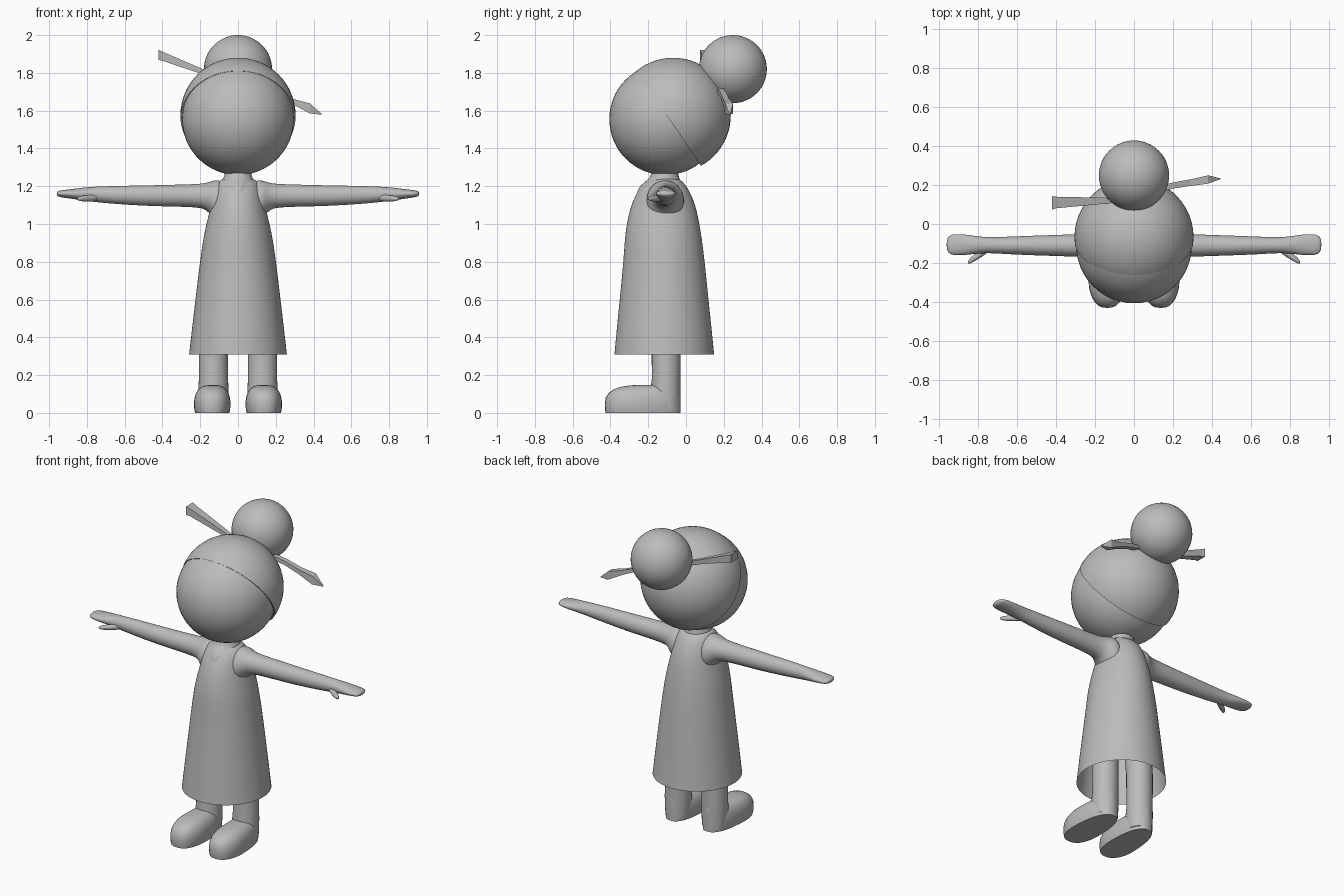
import bpy, bmesh, math
from mathutils import Vector

grey = bpy.data.materials.new("plain_grey")
grey.diffuse_color = (0.5, 0.5, 0.5, 1)


def finish(name, bm, mirror=False, subsurf=0, angle=40):
    bmesh.ops.recalc_face_normals(bm, faces=bm.faces[:])
    me = bpy.data.meshes.new(name)
    bm.to_mesh(me)
    bm.free()
    me.materials.append(grey)
    ob = bpy.data.objects.new(name, me)
    bpy.context.collection.objects.link(ob)
    bpy.ops.object.select_all(action='DESELECT')
    ob.select_set(True)
    bpy.context.view_layer.objects.active = ob
    if angle:
        bpy.ops.object.shade_smooth_by_angle(angle=math.radians(angle))
    if mirror:
        ob.modifiers.new("mirror", 'MIRROR').use_mirror_merge = False
    if subsurf:
        m = ob.modifiers.new("subsurf", 'SUBSURF')
        m.levels = m.render_levels = subsurf
    return ob


def loft(rings, axis='z', n=28, power=2.0, caps=(True, True), phase=0.0):
    """Rings are (position, centre a, centre b, radius a, radius b)."""
    bm = bmesh.new()
    loops = []
    for t, ca, cb, ra, rb in rings:
        loop = []
        for i in range(n):
            a = 2 * math.pi * i / n + phase
            c, s = math.cos(a), math.sin(a)
            u = ca + ra * math.copysign(abs(c) ** (2 / power), c)
            v = cb + rb * math.copysign(abs(s) ** (2 / power), s)
            loop.append(bm.verts.new((u, v, t) if axis == 'z' else (t, u, v)))
        loops.append(loop)
    for l0, l1 in zip(loops, loops[1:]):
        for i in range(n):
            j = (i + 1) % n
            bm.faces.new((l0[i], l0[j], l1[j], l1[i]))
    if caps[0]:
        bm.faces.new(loops[0][::-1])
    if caps[1]:
        bm.faces.new(loops[-1])
    return bm


def ball(centre, r):
    bm = bmesh.new()
    bmesh.ops.create_uvsphere(bm, u_segments=48, v_segments=32, radius=r)
    bmesh.ops.translate(bm, verts=bm.verts[:], vec=centre)
    return bm


# Head and bun
finish("head", ball((0, -0.11, 1.555), 0.296))
finish("hair_bun", ball((0, 0.248, 1.82), 0.18))

# Hair cap, cut on a slanted plane
bm = ball((0, -0.068, 1.575), 0.305)
bmesh.ops.bisect_plane(bm, geom=bm.verts[:] + bm.edges[:] + bm.faces[:],
                       plane_co=(0, -0.26, 1.81), plane_no=(0.0, 0.83, 0.56),
                       clear_inner=True)
bmesh.ops.holes_fill(bm, edges=[e for e in bm.edges if e.is_boundary])
finish("hair_cap", bm)

# Hair stick with a flared end and a pointed end
finish("hair_stick", loft([
    (-0.42, 0.108, 1.895, 0.049, 0.038),
    (-0.40, 0.110, 1.888, 0.042, 0.034),
    (-0.13, 0.120, 1.785, 0.020, 0.016),
    (0.20, 0.197, 1.685, 0.022, 0.018),
    (0.29, 0.212, 1.648, 0.024, 0.020),
    (0.38, 0.228, 1.612, 0.030, 0.038),
    (0.445, 0.232, 1.580, 0.002, 0.002)],
    axis='x', n=4, phase=math.pi / 4), angle=0)

# Neck flaring into the chest
finish("neck", loft([
    (1.12, 0, -0.14, 0.06, 0.09),
    (1.155, 0, -0.155, 0.062, 0.115),
    (1.205, 0, -0.140, 0.082, 0.105),
    (1.235, 0, -0.115, 0.085, 0.085),
    (1.255, 0, -0.113, 0.070, 0.072),
    (1.31, 0, -0.113, 0.068, 0.068)]), subsurf=1)

# Dress, open at the hem: (height, front, back, half width)
profile = [(0.31, -0.380, 0.150, 0.260), (0.45, -0.367, 0.136, 0.244),
           (0.62, -0.350, 0.118, 0.224), (0.80, -0.332, 0.100, 0.202),
           (0.92, -0.325, 0.085, 0.185), (1.00, -0.315, 0.072, 0.168),
           (1.08, -0.297, 0.056, 0.148), (1.15, -0.270, 0.032, 0.133),
           (1.21, -0.232, -0.002, 0.116), (1.237, -0.195, -0.032, 0.092),
           (1.245, -0.165, -0.06, 0.055)]
finish("dress", loft([(z, 0, (f + b) / 2, w, (b - f) / 2)
                      for z, f, b, w in profile],
                     n=36, caps=(False, True)), subsurf=1)

# Arms with shoulder flare and flat mitten hands
finish("arm", loft([
    (0.06, -0.110, 1.125, 0.085, 0.095),
    (0.11, -0.110, 1.120, 0.105, 0.116),
    (0.140, -0.110, 1.133, 0.092, 0.094),
    (0.165, -0.110, 1.147, 0.072, 0.071),
    (0.21, -0.110, 1.150, 0.060, 0.061),
    (0.35, -0.110, 1.150, 0.056, 0.058),
    (0.50, -0.110, 1.150, 0.051, 0.054),
    (0.65, -0.110, 1.154, 0.045, 0.048),
    (0.76, -0.108, 1.157, 0.039, 0.041),
    (0.82, -0.107, 1.159, 0.047, 0.034),
    (0.88, -0.106, 1.159, 0.055, 0.026),
    (0.935, -0.106, 1.160, 0.053, 0.019),
    (0.952, -0.106, 1.160, 0.042, 0.015),
    (0.960, -0.106, 1.160, 0.020, 0.007)], axis='x'),
    mirror=True, subsurf=1)
finish("thumb", loft([
    (0.72, -0.110, 1.142, 0.014, 0.014),
    (0.77, -0.143, 1.137, 0.020, 0.019),
    (0.81, -0.168, 1.135, 0.020, 0.017),
    (0.84, -0.189, 1.134, 0.015, 0.013),
    (0.852, -0.198, 1.134, 0.005, 0.005)], axis='x', n=14),
    mirror=True, subsurf=1)

# Legs
finish("leg", loft([
    (0.02, 0.130, -0.105, 0.074, 0.074), (0.13, 0.130, -0.108, 0.080, 0.079),
    (0.18, 0.130, -0.105, 0.077, 0.076), (0.40, 0.130, -0.105, 0.078, 0.077),
    (0.70, 0.105, -0.108, 0.078, 0.085)]), mirror=True)

# Shoes: flat sole, domed top, slightly wider at the toes
steps = [(0.0, -0.426, 0.094), (0.02, -0.429, 0.098), (0.05, -0.430, 0.100),
         (0.08, -0.425, 0.097), (0.105, -0.410, 0.089), (0.125, -0.382, 0.077),
         (0.138, -0.345, 0.061), (0.145, -0.300, 0.042), (0.148, -0.26, 0.022)]
bm = loft([(z, 0.133, (f - 0.028) / 2, w, (-0.028 - f) / 2)
           for z, f, w in steps], n=32, power=2.5)
for v in bm.verts:
    toe = min(1, max(0, (-0.03 - v.co.y) / 0.28))
    v.co.x = 0.131 + 0.006 * toe + (v.co.x - 0.133) * (0.84 + 0.16 * toe)
finish("shoe", bm, mirror=True, angle=50)
